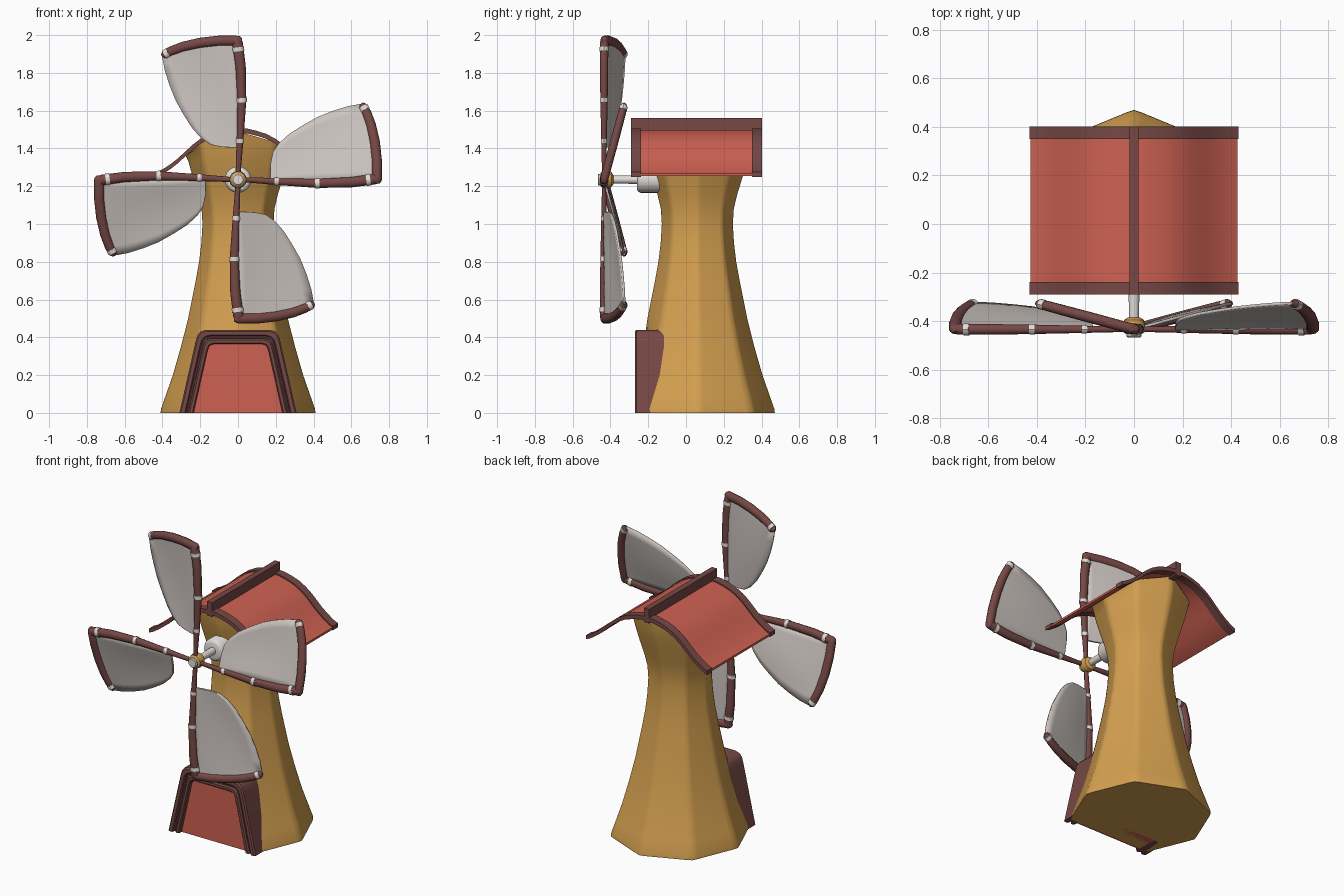
import bpy, bmesh, math
from mathutils import Vector, Matrix

if "Cube" in bpy.data.objects:
    bpy.data.objects.remove(bpy.data.objects["Cube"])


def material(name, rgb):
    m = bpy.data.materials.new(name)
    m.diffuse_color = (*rgb, 1)
    m.use_nodes = True
    m.node_tree.nodes["Principled BSDF"].inputs["Base Color"].default_value = m.diffuse_color
    return m


GOLD = material("ochre_wall", (0.66, 0.35, 0.08))
RED = material("brick_red", (0.62, 0.12, 0.085))
BROWN = material("red_brown_wood", (0.18, 0.065, 0.06))
SAIL = material("sail_cloth", (0.60, 0.55, 0.52))
PALE = material("pale_metal", (0.75, 0.72, 0.69))
HUB_Z = 1.235


def finish(name, bm, mat, angle=40):
    bmesh.ops.recalc_face_normals(bm, faces=bm.faces[:])
    me = bpy.data.meshes.new(name)
    bm.to_mesh(me)
    bm.free()
    ob = bpy.data.objects.new(name, me)
    bpy.context.collection.objects.link(ob)
    me.materials.append(mat)
    bpy.context.view_layer.objects.active = ob
    ob.select_set(True)
    bpy.ops.object.shade_smooth_by_angle(angle=math.radians(angle))
    ob.select_set(False)
    return ob


def loft(bm, rings, cap=True):
    """Skin closed rings of equal length."""
    vs = [[bm.verts.new(p) for p in r] for r in rings]
    n = len(vs[0])
    for a, b in zip(vs, vs[1:]):
        for i in range(n):
            bm.faces.new((a[i], a[(i + 1) % n], b[(i + 1) % n], b[i]))
    if cap:
        bm.faces.new(vs[0])
        bm.faces.new(vs[-1])


def prism(name, outline, y0, y1, mat):
    """Extrude an x-z outline along y."""
    bm = bmesh.new()
    loft(bm, [[(x, y, z) for x, z in outline] for y in (y0, y1)])
    return finish(name, bm, mat)


def lerp(table, t):
    for (a, va), (b, vb) in zip(table, table[1:]):
        if t <= b:
            return va + (vb - va) * (t - a) / (b - a)
    return table[-1][1]


# roof height by distance from the ridge
ROOF = [(0, 1.50), (0.05, 1.497), (0.1, 1.485), (0.15, 1.469), (0.2, 1.442), (0.24, 1.412),
        (0.28, 1.375), (0.32, 1.338), (0.36, 1.307), (0.4, 1.281), (0.43, 1.267)]

# tower: softened octagon, flattened where the doorway stands
PROFILE = [(0, 0.41), (0.02, 0.408), (0.1, 0.38), (0.2, 0.345), (0.35, 0.302), (0.5, 0.264),
           (0.6, 0.244), (0.7, 0.224), (0.8, 0.206), (0.9, 0.194), (1.0, 0.188), (1.08, 0.193),
           (1.16, 0.212), (1.25, 0.24), (1.33, 0.262), (1.4, 0.278), (1.5, 0.285)]
bm = bmesh.new()
rings = []
for z, r in PROFILE:
    ring = []
    for k in range(8):
        for d in (-5, 0, 5):
            a = math.radians(45 * k + d)
            q = r * (1 if d == 0 else 0.975)
            x, y = q * math.cos(a), max(0.06 + q * math.sin(a), -0.225)
            ring.append((x, y, min(z, lerp(ROOF, abs(x)) - 0.015)))
    rings.append(ring)
loft(bm, rings)
finish("tower", bm, GOLD, 50)


# roof sheet, end trims and ridge
def roof_outline(up, down, half=0.43):
    xs = [-x for x, _ in ROOF[:0:-1]] + [x for x, _ in ROOF]
    pts = [(x * half / 0.43, lerp(ROOF, abs(x))) for x in xs]
    return [(x, z + up) for x, z in pts] + [(x, z - down) for x, z in reversed(pts)]


prism("roof_sheet", roof_outline(0, 0.014, 0.427), -0.28, 0.39, RED)
for name, y in (("roof_trim_front", -0.29), ("roof_trim_back", 0.35)):
    prism(name, roof_outline(0.008, 0.018), y, y + 0.052, BROWN)
prism("roof_ridge", [(-0.019, 1.47), (0.019, 1.47), (0.019, 1.56), (-0.019, 1.56)],
      -0.29, 0.402, BROWN)


# doorway: two stepped arches and a red panel
def arch(inset):
    s = inset
    half = [(0.31 - s, 0), (0.225 - s * 0.85, 0.375 - s * 0.6), (0.215 - s * 0.85, 0.41 - s * 0.75),
            (0.2 - s * 0.85, 0.43 - s * 0.9), (0.17 - s * 0.7, 0.44 - s)]
    return half + [(-x, z) for x, z in reversed(half)]


def arch_frame(name, s0, s1, front):
    bm = bmesh.new()
    prof = [(s0, -0.1), (s0, front + 0.008), (s0 + 0.008, front),
            (s1 - 0.006, front), (s1, front + 0.006), (s1, -0.1)]
    cols = [[bm.verts.new((x, y, z)) for x, z in arch(s)] for s, y in prof]
    for i in range(len(cols)):
        a, b = cols[i], cols[(i + 1) % len(cols)]
        for j in range(len(a) - 1):
            bm.faces.new((a[j], a[j + 1], b[j + 1], b[j]))
    for e in (0, -1):
        bm.faces.new([c[e] for c in cols])
    finish(name, bm, BROWN)


arch_frame("door_frame_outer", 0, 0.034, -0.27)
arch_frame("door_frame_groove", 0.03, 0.05, -0.25)
arch_frame("door_frame_inner", 0.046, 0.075, -0.265)
prism("door_panel", arch(0.07), -0.237, -0.1, RED)


# shaft and hub, turned about the y axis
def turned(name, prof, mat, seg=24):
    bm = bmesh.new()
    loft(bm, [[(r * math.cos(2 * math.pi * i / seg), y, HUB_Z + r * math.sin(2 * math.pi * i / seg))
               for i in range(seg)] for y, r in prof])
    return finish(name, bm, mat)


turned("shaft_housing", [(-0.26, 0.05), (-0.255, 0.062), (-0.24, 0.07), (-0.05, 0.07)], PALE)
turned("shaft", [(-0.41, 0.02), (-0.3, 0.022), (-0.1, 0.026)], PALE)
turned("hub", [(-0.455, 0.03), (-0.445, 0.042), (-0.42, 0.046), (-0.395, 0.04), (-0.385, 0.025)], GOLD)
turned("hub_cap", [(-0.467, 0.026), (-0.462, 0.031), (-0.44, 0.031)], PALE)

# blades: local (radial, lateral), the sail side leaning back
SPAR = [(0.025, 0, 0.013), (0.2, -0.01, 0.018), (0.42, -0.02, 0.024), (0.6, -0.014, 0.027),
        (0.72, 0.002, 0.028), (0.748, 0.006, 0.022), (0.76, 0.008, 0.01)]
BAR = [(0.738, -0.022, 0.012), (0.737, -0.012, 0.022), (0.735, 0.01, 0.027), (0.735, 0.1, 0.027),
       (0.724, 0.2, 0.027), (0.704, 0.29, 0.026), (0.68, 0.355, 0.025), (0.66, 0.392, 0.021),
       (0.654, 0.402, 0.01)]
EDGE = [(0.17, 0.035), (0.173, 0.09), (0.185, 0.145), (0.215, 0.19), (0.27, 0.24), (0.34, 0.285),
        (0.42, 0.33), (0.5, 0.362), (0.58, 0.387), (0.65, 0.4), (0.68, 0.36), (0.7, 0.3),
        (0.72, 0.22), (0.735, 0.1)]


def depth(l):
    return -0.434 + 0.27 * max(l, 0)


def tube(bm, path):
    pts = [Vector((r, depth(l), l)) for r, l, _ in path]
    rings = []
    for i, p in enumerate(pts):
        t = (pts[min(i + 1, len(pts) - 1)] - pts[max(i - 1, 0)]).normalized()
        n = t.cross(Vector((0, 1, 0))).normalized()
        b = n.cross(t)
        rings.append([p + path[i][2] * (n * math.cos(k * math.pi / 5) + 0.85 * b * math.sin(k * math.pi / 5))
                      for k in range(10)])
    loft(bm, rings)


def band(bm, path, i, f):
    """Short sleeve a fraction f along path segment i."""
    a, b = Vector(path[i]), Vector(path[i + 1])
    c, d = a.lerp(b, f), (b - a)
    d = d * (0.011 / d.xy.length)
    out = []
    for s in (-1, 1):
        q = c + d * s
        out.append((q.x, q.y, c.z + 0.003))
    tube(bm, out)


for k, side in enumerate(("right", "top", "left", "bottom")):
    turn = Matrix.Translation((0, 0, HUB_Z)) @ Matrix.Rotation(-k * math.pi / 2, 4, 'Y')
    bm = bmesh.new()
    tube(bm, SPAR)
    tube(bm, BAR)
    bm.transform(turn)
    finish("blade_frame_" + side, bm, BROWN, 50)

    bm = bmesh.new()
    for path, i, f in ((SPAR, 1, 0.02), (SPAR, 2, 0.0), (SPAR, 3, 0.75), (BAR, 6, 0.6)):
        band(bm, path, i, f)
    bm.transform(turn)
    finish("blade_bands_" + side, bm, PALE)

    bm = bmesh.new()
    N = 8
    cols = []
    for r, top in EDGE:
        col = []
        for j in range(N + 1):
            l = -0.01 + (top + 0.01) * j / N
            billow = 0.012 * math.sin(math.pi * j / N) * math.sin(math.pi * (r - 0.17) / 0.565)
            col.append(bm.verts.new((r, depth(l) + billow, l)))
        cols.append(col)
    for a, b in zip(cols, cols[1:]):
        for j in range(N):
            bm.faces.new((a[j], b[j], b[j + 1], a[j + 1]))
    bm.transform(turn)
    sail = finish("sail_" + side, bm, SAIL)
    mod = sail.modifiers.new("thickness", 'SOLIDIFY')
    mod.thickness = 0.012
    mod.offset = 0
